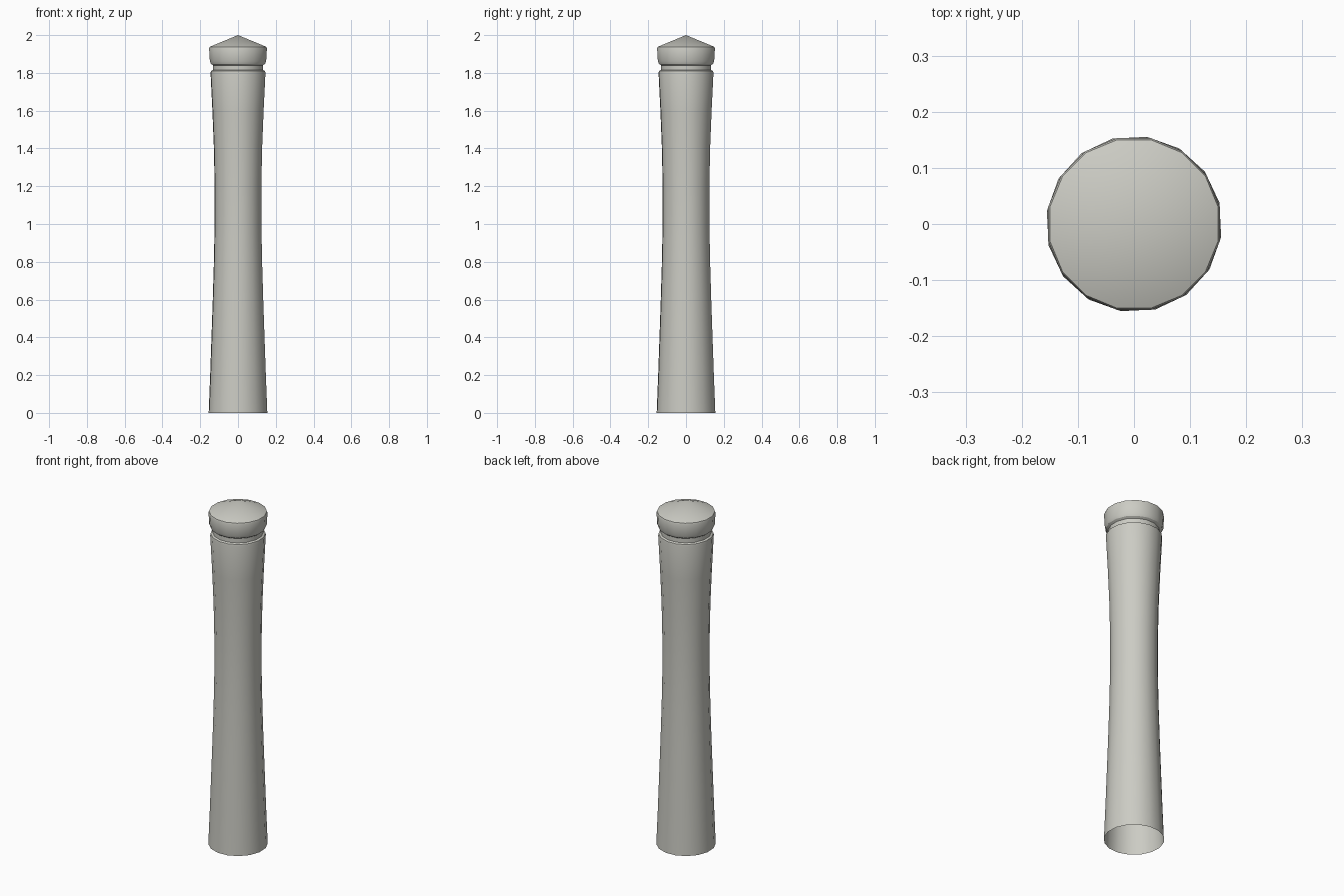
import bpy, bmesh, math

cube = bpy.data.objects.get("Cube")
if cube:
    bpy.data.objects.remove(cube, do_unlink=True)

SIDES = 16

stone = bpy.data.materials.new("pale_stone")
stone.use_nodes = True
color = (0.60, 0.60, 0.55, 1)
stone.diffuse_color = color
stone.node_tree.nodes["Principled BSDF"].inputs["Base Color"].default_value = color


def lathe(name, profile, turn):
    """Revolve (radius, height) points, listed bottom to top, around z."""
    bm = bmesh.new()
    rings = []
    for radius, z in profile:
        if radius == 0:
            rings.append([bm.verts.new((0, 0, z))] * SIDES)
            continue
        angles = [turn + math.tau * i / SIDES for i in range(SIDES)]
        rings.append([bm.verts.new((radius * math.cos(a), radius * math.sin(a), z))
                      for a in angles])
    for low, high in zip(rings, rings[1:]):
        for i in range(SIDES):
            j = (i + 1) % SIDES
            corners = [low[i], low[j], high[j], high[i]]
            bm.faces.new(list(dict.fromkeys(corners)))
    mesh = bpy.data.meshes.new(name)
    bm.to_mesh(mesh)
    bm.free()
    mesh.materials.append(stone)
    obj = bpy.data.objects.new(name, mesh)
    bpy.context.collection.objects.link(obj)
    bpy.ops.object.select_all(action='DESELECT')
    obj.select_set(True)
    bpy.context.view_layer.objects.active = obj
    bpy.ops.object.shade_smooth_by_angle(angle=math.radians(30))
    return obj


# Waisted shaft, open underneath, with a narrow ledge at the top
lathe("post_shaft", [
    (0.157, 0), (0.149, 0.2), (0.142, 0.4), (0.135, 0.6), (0.129, 0.8),
    (0.125, 1.0), (0.125, 1.2), (0.129, 1.4), (0.137, 1.6),
    (0.147, 1.8), (0.145, 1.81), (0.134, 1.815),
], math.radians(14))

# Recessed neck, flared cap and shallow pointed top
lathe("post_cap", [
    (0.134, 1.81), (0.134, 1.84), (0.146, 1.848), (0.152, 1.862),
    (0.156, 1.93), (0.153, 1.938), (0, 2.0),
], math.radians(11.25))
